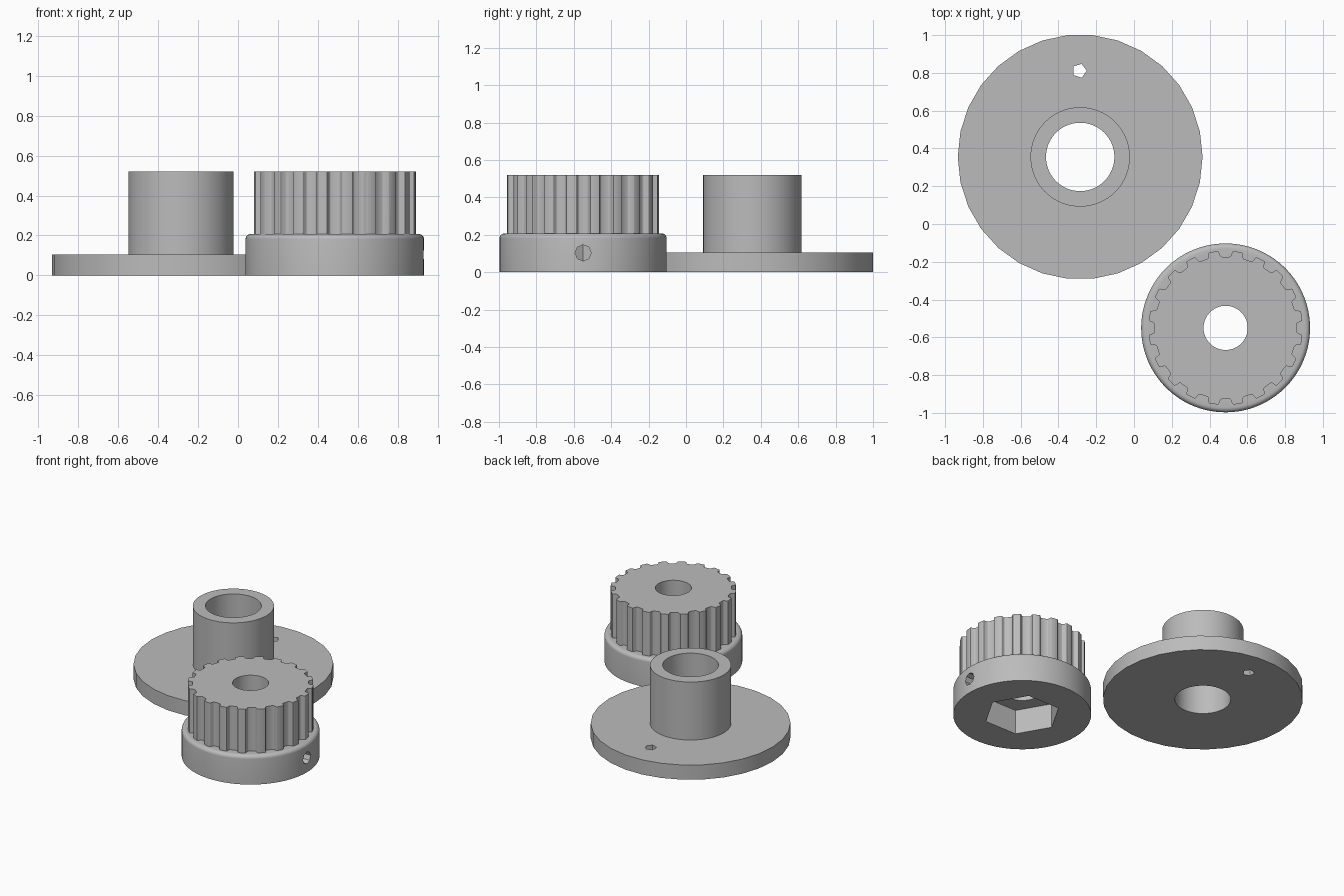
import bpy, bmesh
from math import sin, cos, pi, radians
from mathutils import Matrix

if "Cube" in bpy.data.objects:
    bpy.data.objects.remove(bpy.data.objects["Cube"])

grey = bpy.data.materials.new("plain grey")
grey.use_nodes = True
COLOUR = (0.5, 0.5, 0.5, 1)
grey.diffuse_color = COLOUR
grey.node_tree.nodes["Principled BSDF"].inputs["Base Color"].default_value = COLOUR


def circle(r, sides):
    return [(r * cos(2 * pi * i / sides), r * sin(2 * pi * i / sides)) for i in range(sides)]


def loft(name, sections, matrix):
    """Closed solid through (outline, height) sections."""
    bm = bmesh.new()
    rings = [[bm.verts.new((x, y, z)) for x, y in outline] for outline, z in sections]
    n = len(rings[0])
    for low, high in zip(rings, rings[1:]):
        for i in range(n):
            j = (i + 1) % n
            bm.faces.new((low[i], low[j], high[j], high[i]))
    bm.faces.new(rings[0][::-1])
    bm.faces.new(rings[-1])
    bm.transform(matrix)
    mesh = bpy.data.meshes.new(name)
    bm.to_mesh(mesh)
    bm.free()
    mesh.materials.append(grey)
    obj = bpy.data.objects.new(name, mesh)
    bpy.context.collection.objects.link(obj)
    return obj


def prism(name, outline, z0, z1, matrix):
    return loft(name, [(outline, z0), (outline, z1)], matrix)


def combine(target, others, operation):
    """Boolean each helper into the target, then discard the helper."""
    for other in others:
        other.hide_render = True
        mod = target.modifiers.new(operation, 'BOOLEAN')
        mod.operation, mod.solver, mod.object = operation, 'EXACT', other
        bpy.context.view_layer.update()
        result = target.evaluated_get(bpy.context.evaluated_depsgraph_get())
        mesh = bpy.data.meshes.new_from_object(result)
        target.modifiers.clear()
        target.data = mesh
        bpy.data.objects.remove(other)


def smooth(obj):
    bpy.ops.object.select_all(action='DESELECT')
    obj.select_set(True)
    bpy.context.view_layer.objects.active = obj
    bpy.ops.object.shade_smooth_by_angle(angle=radians(25))


TOP = 0.52

# Flanged bushing: faceted disc, round boss, bore and a small peg hole
at = Matrix.Translation((-0.285, 0.355, 0))
bushing = prism("flanged_bushing", circle(0.648, 30), 0, 0.105, at)
combine(bushing, [prism("boss", circle(0.263, 90), 0.05, TOP, at)], 'UNION')
peg_at = Matrix.Translation((-0.289, 0.811, 0))
combine(bushing, [prism("bore_cutter", circle(0.181, 72), -0.1, 0.7, at),
                  prism("peg_cutter", circle(0.039, 5), -0.1, 0.3, peg_at)], 'DIFFERENCE')
smooth(bushing)

# Pulley hub: round base with a rolled upper rim
at = Matrix.Translation((0.485, -0.55, 0))
RADIUS, HEIGHT, ROLL = 0.447, 0.207, 0.026
sections = [(circle(RADIUS, 100), 0)]
for i in range(7):
    a = i / 6 * pi / 2
    sections.append((circle(RADIUS - ROLL + ROLL * cos(a), 100), HEIGHT - ROLL + ROLL * sin(a)))
pulley = loft("toothed_pulley", sections, at)

# Belt teeth: one groove outline (sideways, depth) repeated around the rim
TEETH, RIM = 20, 0.408
half = [(0.0425, 0), (0.039, 0.001), (0.036, 0.004), (0.0275, 0.025), (0.024, 0.029), (0.020, 0.031)]
groove = [(-s, d) for s, d in half] + [(s, d) for s, d in reversed(half)]
outline = []
for k in range(TEETH):
    a = 2 * pi * k / TEETH
    for s, d in groove:
        r = (RIM * RIM - s * s) ** 0.5 - d
        outline.append((r * cos(a) - s * sin(a), r * sin(a) + s * cos(a)))
    tip = a + pi / TEETH
    outline.append((RIM * cos(tip), RIM * sin(tip)))
combine(pulley, [prism("teeth", outline, 0.1, TOP, at)], 'UNION')

# Shaft bore, hexagonal nut pocket below and a set-screw hole on one side
sideways = at @ Matrix.Translation((0, 0, 0.103)) @ Matrix.Rotation(pi / 2, 4, 'Y')
combine(pulley, [prism("shaft_cutter", circle(0.117, 60), -0.1, 0.7, at),
                 prism("nut_cutter", circle(0.25, 6), -0.1, 0.175, at),
                 prism("screw_cutter", circle(0.043, 8), 0.1, 0.6, sideways)], 'DIFFERENCE')
smooth(pulley)
